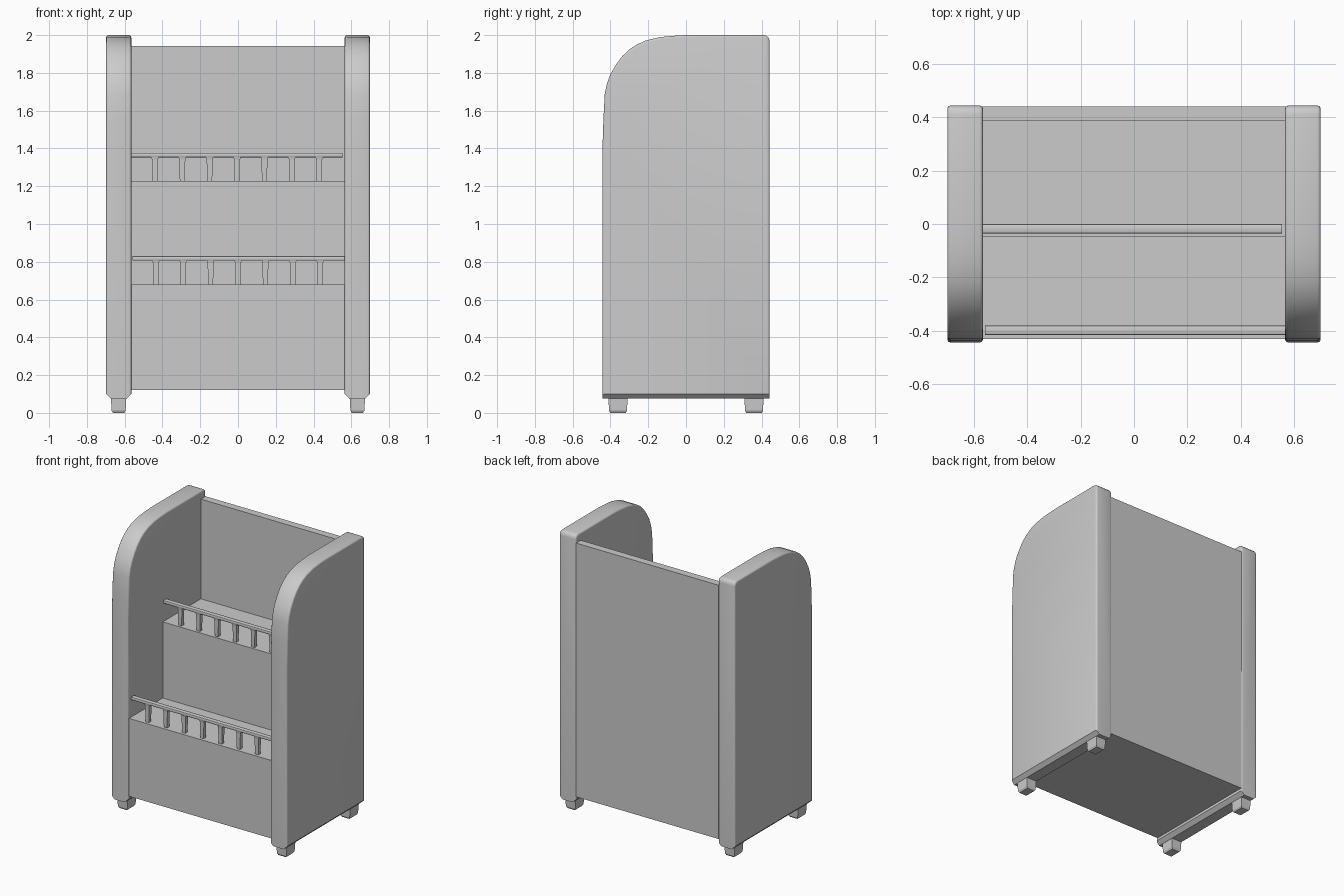
import bpy, bmesh

if "Cube" in bpy.data.objects:
    bpy.data.objects.remove(bpy.data.objects["Cube"])


def finish(name, bm, mirror=(False, False), smooth=False):
    bmesh.ops.recalc_face_normals(bm, faces=bm.faces)
    me = bpy.data.meshes.new(name)
    bm.to_mesh(me)
    bm.free()
    ob = bpy.data.objects.new(name, me)
    bpy.context.collection.objects.link(ob)
    if any(mirror):
        m = ob.modifiers.new("Mirror", 'MIRROR')
        m.use_axis = (mirror[0], mirror[1], False)
    if smooth:
        bpy.ops.object.select_all(action='DESELECT')
        ob.select_set(True)
        bpy.context.view_layer.objects.active = ob
        bpy.ops.object.shade_smooth_by_angle(angle=0.6)
    return ob


def prism(profile, x0, x1):
    """Extrude a (y, z) outline along x."""
    bm = bmesh.new()
    face = bm.faces.new([bm.verts.new((x0, y, z)) for y, z in profile])
    ext = bmesh.ops.extrude_face_region(bm, geom=[face])["geom"]
    for v in ext:
        if isinstance(v, bmesh.types.BMVert):
            v.co.x = x1
    return bm


def add_block(bm, x, y, z0, z1, bottom, top):
    """Add a block tapering from a bottom (w, d) to a top (w, d)."""
    rings = []
    for z, (w, d) in ((z0, bottom), (z1, top)):
        rings.append([bm.verts.new((x + sx * w / 2, y + sy * d / 2, z))
                      for sx, sy in ((-1, -1), (1, -1), (1, 1), (-1, 1))])
    lo, hi = rings
    bm.faces.new(lo[::-1])
    bm.faces.new(hi)
    for i in range(4):
        j = (i + 1) % 4
        bm.faces.new((lo[i], lo[j], hi[j], hi[i]))


# Side panels: curved front top, chamfered foot, softened rim
XI, XO, ZB = 0.565, 0.698, 0.075
outline = [(-.443, ZB), (-.443, 1.38), (-.437, 1.56), (-.43, 1.69), (-.418, 1.745),
           (-.40, 1.793), (-.37, 1.845), (-.338, 1.888), (-.30, 1.924), (-.26, 1.95),
           (-.217, 1.97), (-.14, 1.989), (-.07, 1.996), (0, 2.0),
           (.41, 2.0), (.428, 1.996), (.439, 1.985), (.443, 1.968), (.443, ZB)]
bm = prism(outline, XI, XO)


def same_side(e):
    return abs(e.verts[0].co.x - e.verts[1].co.x) < 1e-4 and \
        min(abs(e.verts[0].co.x - XI), abs(e.verts[0].co.x - XO)) < 1e-4


base = [e for e in bm.edges if same_side(e) and all(v.co.z < ZB + .001 for v in e.verts)]
bmesh.ops.bevel(bm, geom=base, offset=0.026, offset_type='OFFSET', segments=1, affect='EDGES')
rim = [e for e in bm.edges if same_side(e) and not all(v.co.z < ZB + .05 for v in e.verts)]
bmesh.ops.bevel(bm, geom=rim, offset=0.012, offset_type='OFFSET', segments=3,
                profile=0.5, affect='EDGES')
finish("side_panel", bm, mirror=(True, False), smooth=True)

# Stepped body: lower bin, upper bin and back board
body = [(-.43, .12), (-.43, .68), (-.047, .68), (-.047, 1.227), (.386, 1.227),
        (.386, 1.943), (.44, 1.943), (.44, .12)]
finish("stepped_body", prism(body, -XI - .003, XI + .003))

# Gallery rails with spindles on each step
for name, y, z, x0, x1, mid in (("lower", -.397, .68, -.558, .566, 0.0),
                                ("upper", -.018, 1.227, -.566, .553, -.005)):
    bm = bmesh.new()
    add_block(bm, (x0 + x1) / 2, y, z + .126, z + .15, (x1 - x0, .036), (x1 - x0, .036))
    long_edges = [e for e in bm.edges if e.calc_length() > 1]
    bmesh.ops.bevel(bm, geom=long_edges, offset=.007, segments=2, profile=.5, affect='EDGES')
    finish(name + "_rail", bm, smooth=True)

    bm = bmesh.new()
    for i in range(-3, 4):
        x = mid + i * .145
        add_block(bm, x, y, z - .003, z + .115, (.026, .024), (.032, .028))
        add_block(bm, x, y, z + .115, z + .128, (.032, .028), (.04, .032))
    finish(name + "_spindles", bm)

# Feet: slightly tapered blocks with a chamfered sole
bm = bmesh.new()
add_block(bm, .632, .36, .012, .085, (.074, .095), (.082, .102))
add_block(bm, .632, .36, 0, .012, (.06, .082), (.074, .095))
finish("feet", bm, mirror=(True, True))
